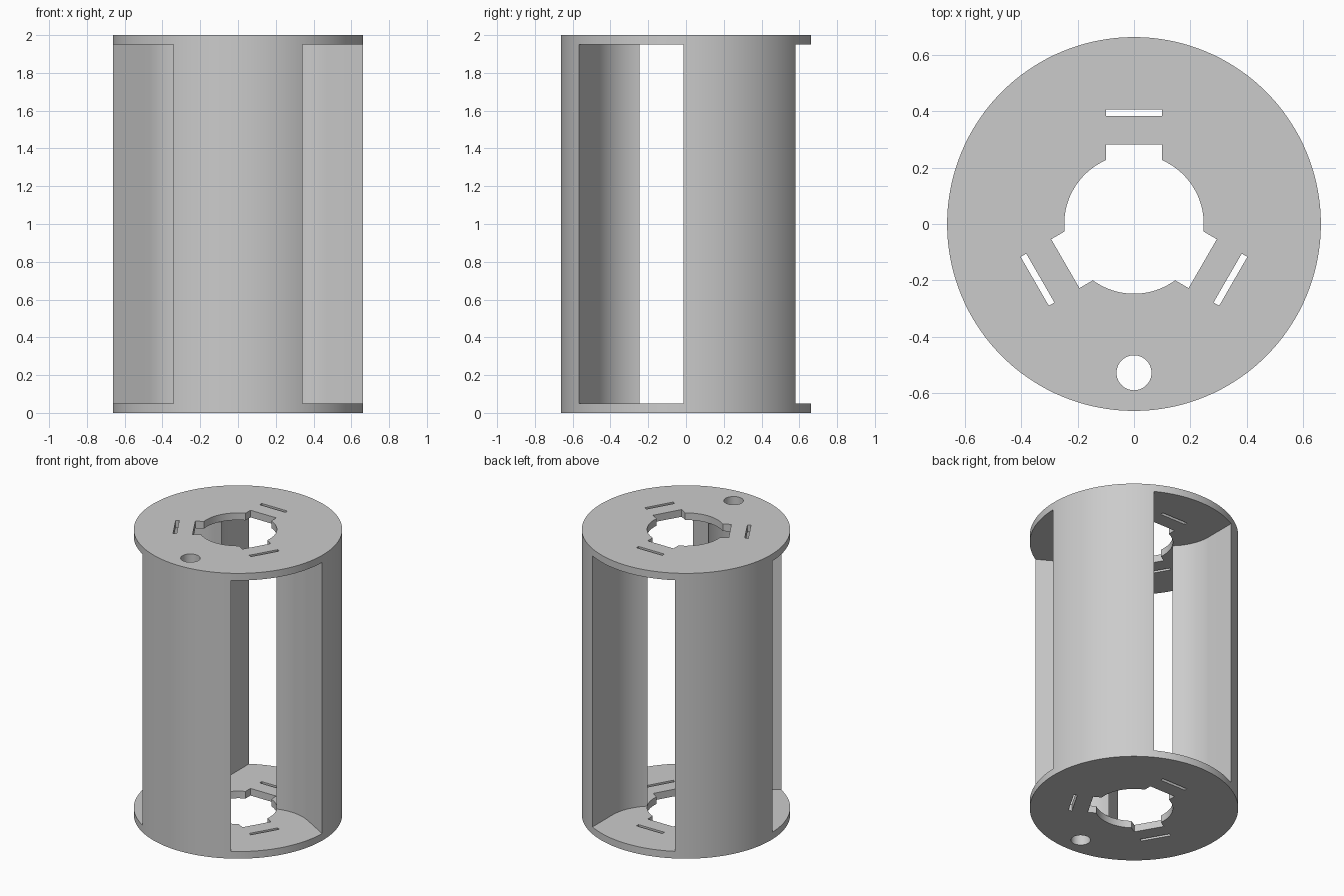
import bpy, bmesh
from math import sin, cos, radians, degrees, asin
from mathutils import Vector

R_OUT, R_BORE, HEIGHT, PLATE = 0.662, 0.247, 2.0, 0.05
POCKET_C, POCKET_R = 0.361, 0.319
GAPS = (90, 210, 330)
CENTRE = Vector((0, 0))

old = bpy.data.objects.get("Cube")
if old:
    bpy.data.objects.remove(old, do_unlink=True)

grey = bpy.data.materials.new("plain grey")
grey.use_nodes = True
colour = (0.6, 0.6, 0.6, 1)
grey.diffuse_color = colour
grey.node_tree.nodes["Principled BSDF"].inputs["Base Color"].default_value = colour


def polar(r, deg):
    return Vector((r * cos(radians(deg)), r * sin(radians(deg))))


def local(deg, along, across):
    """Point given along and across a radial axis."""
    return polar(along, deg) + polar(across, deg + 90)


def arc(centre, r, a, b, n):
    return [centre + polar(r, a + (b - a) * i / n) for i in range(n + 1)]


def circle(centre, r, n):
    return arc(centre, r, 0, 360, n)[:-1]


def slab(name, outlines, z0, z1):
    """Fill outlines (inner ones become holes) and give them thickness."""
    curve = bpy.data.curves.new(name, "CURVE")
    curve.dimensions, curve.fill_mode = "2D", "BOTH"
    curve.extrude = (z1 - z0) / 2
    for pts in outlines:
        spline = curve.splines.new("POLY")
        spline.points.add(len(pts) - 1)
        for point, p in zip(spline.points, pts):
            point.co = (p.x, p.y, 0, 1)
        spline.use_cyclic_u = True
    temp = bpy.data.objects.new(name, curve)
    bpy.context.collection.objects.link(temp)
    bpy.context.view_layer.update()
    graph = bpy.context.evaluated_depsgraph_get()
    mesh = bpy.data.meshes.new_from_object(temp.evaluated_get(graph))
    bpy.data.objects.remove(temp, do_unlink=True)
    bpy.data.curves.remove(curve)

    bm = bmesh.new()
    bm.from_mesh(mesh)
    bmesh.ops.remove_doubles(bm, verts=bm.verts, dist=0.0001)
    bmesh.ops.translate(bm, verts=bm.verts, vec=(0, 0, (z0 + z1) / 2))
    bmesh.ops.recalc_face_normals(bm, faces=bm.faces)
    bm.to_mesh(mesh)
    bm.free()
    mesh.name = name
    mesh.materials.clear()
    mesh.materials.append(grey)
    obj = bpy.data.objects.new(name, mesh)
    bpy.context.collection.objects.link(obj)
    return obj


# Outer rim and the round wire hole at the front
rim = circle(CENTRE, R_OUT, 144)
wire_hole = circle(Vector((0, -0.527)), 0.062, 40)

# Central bore with three square notches
notch = degrees(asin(0.1 / R_BORE))
bore = []
for gap in GAPS:
    bore += [local(gap, 0.281, -0.1), local(gap, 0.281, 0.1)]
    bore += arc(CENTRE, R_BORE, gap + notch, gap + 120 - notch, 24)

# Thin contact slots
slots = [[local(gap, a, b) for a, b in
          ((0.383, -0.1), (0.406, -0.1), (0.406, 0.1), (0.383, 0.1))]
         for gap in GAPS]

# One solid body; the pockets leave two end plates and three walls
body = slab("holder_body", [rim, bore, wire_hole] + slots, 0, HEIGHT)

# U-shaped pockets: round inner end, straight sides out through the rim
for gap in GAPS:
    outline = arc(polar(POCKET_C, gap), POCKET_R, gap + 90, gap + 270, 48)
    outline += [local(gap, 0.8, -POCKET_R), local(gap, 0.8, POCKET_R)]
    cutter = slab("pocket_cutter", [outline], PLATE, HEIGHT - PLATE)
    cutter.hide_render = True
    cut = body.modifiers.new("pocket", "BOOLEAN")
    cut.operation, cut.solver, cut.object = "DIFFERENCE", "EXACT", cutter
    bpy.context.view_layer.objects.active = body
    bpy.ops.object.modifier_apply(modifier=cut.name)
    bpy.data.objects.remove(cutter, do_unlink=True)

# Smooth the round surfaces, keep the edges sharp
bpy.ops.object.select_all(action="DESELECT")
body.select_set(True)
bpy.context.view_layer.objects.active = body
bpy.ops.object.shade_smooth_by_angle(angle=radians(30))
